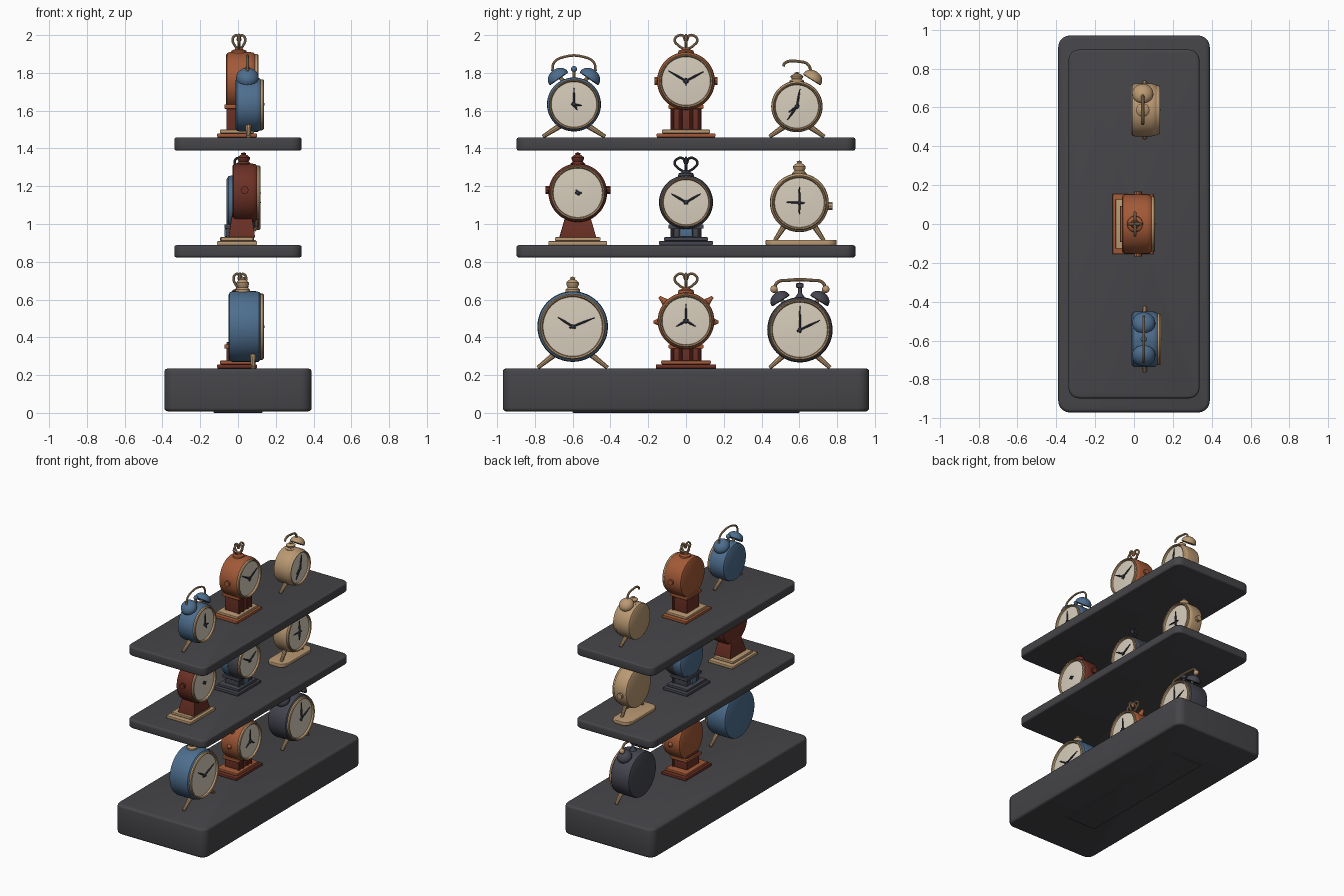
import bpy, bmesh, math
from mathutils import Vector

if "Cube" in bpy.data.objects:
    bpy.data.objects.remove(bpy.data.objects["Cube"])


def mat(name, r, g, b):
    m = bpy.data.materials.new(name)
    m.diffuse_color = (r, g, b, 1)
    m.use_nodes = True
    m.node_tree.nodes["Principled BSDF"].inputs["Base Color"].default_value = m.diffuse_color
    return m


SHELF = mat("charcoal", .060, .058, .065)
GREY = mat("slate_grey", .058, .060, .078)
BLUE = mat("dusty_blue", .075, .155, .27)
ORANGE = mat("burnt_orange", .36, .10, .038)
RED = mat("dark_red", .15, .030, .018)
TAN = mat("tan", .49, .32, .17)
CREAM = mat("cream", .68, .61, .50)
INK = mat("ink", .035, .040, .055)


def finish(name, bm, m):
    bmesh.ops.remove_doubles(bm, verts=bm.verts, dist=1e-5)
    bmesh.ops.recalc_face_normals(bm, faces=bm.faces)
    me = bpy.data.meshes.new(name)
    bm.to_mesh(me)
    bm.free()
    me.materials.append(m)
    ob = bpy.data.objects.new(name, me)
    bpy.context.collection.objects.link(ob)
    return ob


def lathe(name, prof, loc, axis, m, n=40):
    """Spin (radius, height) points around an axis through loc."""
    q = Vector(axis).to_track_quat('Z', 'Y')
    bm = bmesh.new()
    rings = []
    for r, h in prof:
        rings.append([bm.verts.new(Vector(loc) + q @ Vector((r * math.cos(2 * math.pi * i / n),
                      r * math.sin(2 * math.pi * i / n), h))) for i in range(n)])
    for a, b in zip(rings, rings[1:]):
        for i in range(n):
            j = (i + 1) % n
            bm.faces.new((a[i], a[j], b[j], b[i]))
    return finish(name, bm, m)


def block(name, x, y, z0, z1, hx, hy, m, top=None, corner=0.0, edge=.005):
    """Box with optional tapered top, rounded corners and softened rims."""
    tx, ty = top or (hx, hy)
    bm = bmesh.new()
    bmesh.ops.create_cube(bm, size=2)
    for v in bm.verts:
        up = v.co.z > 0
        v.co = Vector((x + v.co.x * (tx if up else hx), y + v.co.y * (ty if up else hy), z1 if up else z0))
    if corner:
        es = [e for e in bm.edges if abs(e.verts[0].co.z - e.verts[1].co.z) > 1e-4]
        bmesh.ops.bevel(bm, geom=es, offset=corner, segments=6, profile=.5, affect='EDGES')
    es = [e for e in bm.edges if abs(e.verts[0].co.z - e.verts[1].co.z) < 1e-4]
    bmesh.ops.bevel(bm, geom=es, offset=edge, segments=3, profile=.5, affect='EDGES')
    return finish(name, bm, m)


def tube(name, pts, rad, m, smooth=True):
    """Round rod through points; rad is one value or one per point."""
    cu = bpy.data.curves.new(name, 'CURVE')
    cu.dimensions = '3D'
    cu.bevel_depth, cu.bevel_resolution, cu.use_fill_caps = 1, 3, True
    sp = cu.splines.new('BEZIER' if smooth else 'POLY')
    ps = sp.bezier_points if smooth else sp.points
    ps.add(len(pts) - 1)
    for i, p in enumerate(pts):
        if smooth:
            ps[i].co = p
            ps[i].handle_left_type = ps[i].handle_right_type = 'AUTO'
        else:
            ps[i].co = (*p, 1)
        ps[i].radius = rad[i] if isinstance(rad, (list, tuple)) else rad
    tmp = bpy.data.objects.new(name + "_path", cu)
    bpy.context.collection.objects.link(tmp)
    me = bpy.data.meshes.new_from_object(tmp.evaluated_get(bpy.context.evaluated_depsgraph_get()))
    bpy.data.objects.remove(tmp)
    me.materials.clear()
    me.materials.append(m)
    me.name = name
    bpy.context.collection.objects.link(bpy.data.objects.new(name, me))


def ball(name, loc, r, m, axis=(0, 0, 1), stretch=1.0):
    lathe(name, [(r * math.sin(math.pi * i / 10), -r * stretch * math.cos(math.pi * i / 10))
                 for i in range(11)], loc, axis, m, 20)


def case(p, y, z, r, x0, x1, body, rim, hands):
    """Drum, bezel, dial and hands facing +x."""
    lathe(p + "_drum", [(0, x0), (r * .9, x0), (r * .97, x0 + .006), (r, x0 + .02), (r, x1 - .025),
          (r * .98, x1 - .008), (r * .93, x1), (r * .86, x1), (0, x1 - .02)], (0, y, z), (1, 0, 0), body, 48)
    lathe(p + "_bezel", [(r * .93, x1 - .005), (r * .93, x1 + .012), (r * .90, x1 + .018), (r * .86, x1 + .014),
          (r * .83, x1 - .004)], (0, y, z), (1, 0, 0), rim, 48)
    lathe(p + "_dial", [(r * .85, x1 + .001), (r * .5, x1 + .005), (0, x1 + .007)], (0, y, z), (1, 0, 0), CREAM, 48)
    for deg, ln in hands:
        a = math.radians(deg)
        d = Vector((0, math.sin(a), math.cos(a)))
        c = Vector((x1 + .012, y, z))
        tube(p + "_hand", [c - d * r * .1, c + d * r * ln * .5, c + d * r * ln], [.005, .006, .002], INK, False)
    ball(p + "_hub", (x1 + .012, y, z), .011, INK, (1, 0, 0), .8)


def legs(p, y, z, r, floor, spread, x):
    for s in (-1, 1):
        tube(p + "_leg", [(x, y + s * r * .5, z - r * .78), (x, y + s * spread, floor + .004)], [.017, .011], TAN, False)


def bell(p, y, z, r, tilt, x, m):
    a = math.radians(tilt)
    d = (0, math.sin(a), math.cos(a))
    prof = [(0, .004), (r * .9, 0), (r, .004)] + [(r * math.cos(t * math.pi / 16), .008 + r * .8 * math.sin(t * math.pi / 16))
                                                for t in range(1, 9)]
    lathe(p + "_bell", prof, (x, y, z), d, m, 28)


def finial(p, y, z, h, x, m):
    """Turned knob standing on the case."""
    lathe(p + "_finial", [(0, -.02), (.038, -.02), (.038, .15 * h), (.026, .3 * h), (.032, .45 * h), (.034, .6 * h),
          (.022, .75 * h), (.012, .82 * h), (.014, .92 * h), (0, h)], (x, y, z), (0, 0, 1), m, 20)


def crown(p, y, z, h, x, m, knob):
    """Collar with four open loops."""
    lathe(p + "_collar", [(0, -.02), (.045, -.02), (.04, .012), (.022, .02), (.018, .03), (0, .03)],
          (x, y, z), (0, 0, 1), knob, 20)
    for dx, dy in ((0, 1), (0, -1), (.55, 0), (-.55, 0)):
        pts = [(x + dx * o, y + dy * o, z + k * h) for o, k in
               ((.008, .2), (.04, .4), (.06, .68), (.045, .9), (.018, .93), (.006, .72))]
        tube(p + "_loop", pts, .007, m)
    ball(p + "_tip", (x, y, z + h * .72), .013, knob)


def plinth(p, y, floor, top, lower, upper, column, cap, w=.155):
    """Stepped foot and fluted column."""
    block(p + "_foot", -.005, y, floor, floor + .022, .105, w, lower)
    block(p + "_step", -.005, y, floor + .022, floor + .042, .09, w * .82, upper)
    block(p + "_column", 0, y, floor + .04, top, .06, .075, column)
    for k in (-1, -.4, .4, 1):
        tube(p + "_flute", [(.058, y + k * .072, floor + .04), (.058, y + k * .072, top)], .010, column, False)
    block(p + "_cap", 0, y, top - .035, top - .012, .072, .092, cap)


# stand: base with foot pad and two shelves
block("foot_pad", 0, 0, 0, .02, .13, .6, SHELF)
block("base", 0, 0, .008, .235, .39, .97, SHELF, corner=.06, edge=.018)
F1, F2, F3 = .235, .888, 1.458
for f, t in ((F2, .065), (F3, .07)):
    block("shelf", 0, 0, f - t, f, .337, .897, SHELF, corner=.055, edge=.012)

# bottom left: blue clock on legs
case("large_blue_clock", -.6, .457, .187, -.05, .12, BLUE, TAN, [(302, .5), (68, .68)])
legs("large_blue_clock", -.6, .457, .187, F1, .185, .08)
finial("large_blue_clock", -.6, .64, .082, .025, TAN)

# bottom middle: orange clock with horns on plinth
case("horned_clock", 0, .487, .15, -.05, .095, ORANGE, TAN, [(0, .6), (120, .4), (240, .4)])
plinth("horned_clock", 0, F1, .375, RED, ORANGE, RED, ORANGE, .16)
crown("horned_clock", 0, .637, .105, .01, TAN, ORANGE)
for s in (-1, 1):
    for up, ln in ((48, .19), (92, .172)):
        a = math.radians(up)
        d = Vector((0, s * math.sin(a), math.cos(a)))
        c = Vector((.03, 0, .487))
        tube("horned_clock_horn", [c + d * .14, c + d * ln], [.024, .007], ORANGE, False)

# bottom right: grey twin bell clock
case("twin_bell_clock", .603, .44, .173, -.05, .115, GREY, TAN, [(0, .72), (65, .68)])
legs("twin_bell_clock", .603, .44, .173, F1, .16, .07)
for s in (-1, 1):
    bell("twin_bell_clock", .603 + s * .1, .592, .055, s * 32, .035, GREY)
    tube("twin_bell_post", [(.035, .603 + s * .08, .575), (.035, .603 + s * .135, .655)], .011, TAN, False)
    ball("twin_bell_knob", (.035, .603 + s * .137, .655), .02, TAN)
tube("twin_bell_handle", [(.035, .603 + o, z) for o, z in
     ((-.137, .65), (-.12, .69), (-.06, .702), (.06, .702), (.12, .69), (.137, .65))], .009, TAN)
lathe("twin_bell_hammer", [(0, 0), (.03, 0), (.01, .03), (.01, .055), (.02, .06), (.02, .08), (0, .085)],
      (.035, .603, .605), (0, 0, 1), GREY, 20)

# middle left: dark red clock on flared plinth
case("red_clock", -.573, 1.165, .155, -.03, .1, RED, TAN, [(90, .15), (330, .12)])
block("red_clock_foot", -.005, -.573, F2, F2 + .022, .105, .155, TAN)
block("red_clock_step", -.005, -.573, F2 + .022, F2 + .042, .085, .12, TAN)
block("red_clock_column", .02, -.573, F2 + .04, 1.06, .07, .097, RED, top=(.05, .06))
finial("red_clock", -.573, 1.31, .07, .03, RED)
for s in (-1, 1):
    tube("red_clock_side_knob", [(.035, -.573 + s * .14, 1.18), (.035, -.573 + s * .172, 1.18)], .021, RED, False)

# middle: grey clock with blue back on plinth
case("grey_clock", 0, 1.115, .142, -.045, .09, GREY, TAN, [(300, .65), (60, .65)])
lathe("grey_clock_back", [(0, -.062), (.12, -.062), (.138, -.05), (.143, -.03), (.143, .01), (.14, .012)],
      (0, 0, 1.115), (1, 0, 0), BLUE, 48)
plinth("grey_clock", 0, F2, 1.01, GREY, GREY, GREY, GREY, .142)
block("grey_clock_panel", 0, 0, F2 + .044, .975, .072, .028, BLUE)
crown("grey_clock", 0, 1.255, .1, .015, GREY, GREY)

# middle right: tan clock on legs and plate
case("tan_clock", .6, 1.113, .156, -.015, .1, TAN, TAN, [(0, .55), (272, .45), (180, .4), (95, .2)])
block("tan_clock_plate", .02, .61, F2, F2 + .028, .075, .188, TAN, corner=.05)
legs("tan_clock", .6, 1.113, .156, F2 + .02, .13, .045)
finial("tan_clock", .6, 1.258, .078, .03, TAN)
tube("tan_clock_side_knob", [(.035, .74, 1.095), (.035, .775, 1.095)], .022, TAN, False)

# top left: blue twin bell clock
case("small_blue_clock", -.593, 1.633, .143, -.012, .12, BLUE, TAN, [(0, .6), (98, .3), (150, .25)])
legs("small_blue_clock", -.593, 1.633, .143, F3, .165, .055)
for s in (-1, 1):
    bell("small_blue_clock", -.593 + s * .078, 1.768, .06, s * 35, .05, BLUE)
    tube("small_blue_bell_post", [(.05, -.593 + s * .05, 1.75), (.05, -.593 + s * .085, 1.79)], .011, TAN, False)
tube("small_blue_handle", [(.05, -.593 + o, z) for o, z in
     ((-.115, 1.81), (-.105, 1.855), (-.05, 1.885), (.05, 1.885), (.105, 1.855), (.115, 1.81))], .007, TAN)
tube("small_blue_hammer", [(.05, -.593, 1.76), (.05, -.593, 1.82)], .009, TAN, False)
ball("small_blue_hammer_head", (.05, -.593, 1.82), .016, BLUE)

# top middle: orange clock on plinth
case("orange_clock", 0, 1.757, .153, -.063, .09, ORANGE, TAN, [(300, .7), (62, .7), (180, .15)])
plinth("orange_clock", 0, F3, 1.645, ORANGE, TAN, RED, ORANGE)
crown("orange_clock", 0, 1.905, .1, .005, TAN, ORANGE)
for s in (-1, 1):
    tube("orange_clock_side_knob", [(.02, s * .14, 1.757), (.02, s * .168, 1.757)], .021, ORANGE, False)

# top right: tan clock with one bell and hooked handle
case("small_tan_clock", .587, 1.622, .136, -.015, .115, TAN, TAN, [(10, .7), (215, .65), (235, .4)])
legs("small_tan_clock", .587, 1.622, .136, F3, .145, .055)
finial("small_tan_clock", .587, 1.75, .055, .045, TAN)
bell("small_tan_clock", .665, 1.762, .055, 32, .045, TAN)
tube("small_tan_handle", [(.045, .515, 1.835), (.045, .525, 1.853), (.045, .60, 1.86), (.045, .645, 1.845),
                          (.045, .665, 1.79)], .008, TAN)

# smooth shading with crisp edges
for ob in bpy.context.collection.objects:
    ob.select_set(True)
    bpy.context.view_layer.objects.active = ob
bpy.ops.object.shade_smooth_by_angle(angle=math.radians(35))
